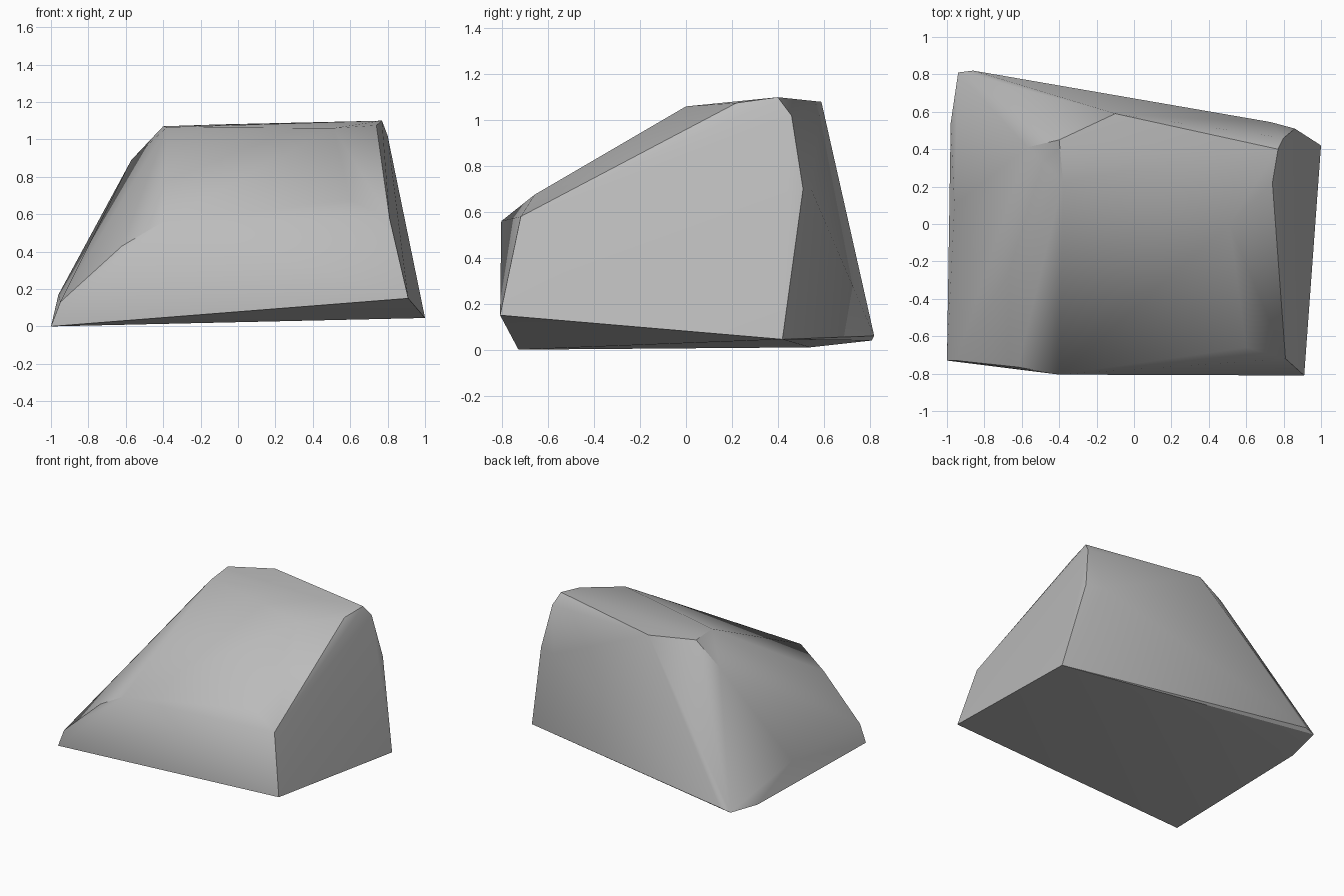
import bpy, bmesh, math

cube = bpy.data.objects.get("Cube")
if cube:
    bpy.data.objects.remove(cube, do_unlink=True)

# Corner points of the boulder, grouped by region
base = [(-1, -.73, 0), (.91, -.81, .15), (1, .42, .045),
        (-.86, .82, .06), (-.94, .81, .04), (-.98, .54, .01)]
front_ridge = [(-.95, -.73, .13), (-.62, -.765, .43), (-.4, -.805, .56),
               (.6, -.66, .675), (.81, -.72, .58)]
crown = [(-.38, .23, 1.065), (-.4, .45, 1.07), (-.1, .59, 1.08),
         (.77, .4, 1.1), (.74, .22, 1.075), (.51, 0, 1.06)]
back_and_sides = [(.8, .46, 1.02), (.86, .51, .7), (.73, .545, .7),
                  (-.57, .41, .89), (-.96, .1, .17)]

# Boulder as the convex hull of its corners
bm = bmesh.new()
for p in base + front_ridge + crown + back_and_sides:
    bm.verts.new(p)
hull = bmesh.ops.convex_hull(bm, input=bm.verts)
loose = [v for v in bm.verts if not v.link_faces]
bmesh.ops.delete(bm, geom=loose, context='VERTS')
bmesh.ops.recalc_face_normals(bm, faces=bm.faces)
mesh = bpy.data.meshes.new("boulder")
bm.to_mesh(mesh)
bm.free()
boulder = bpy.data.objects.new("boulder", mesh)
bpy.context.collection.objects.link(boulder)

# Stone colour
stone = bpy.data.materials.new("grey stone")
stone.use_nodes = True
stone.diffuse_color = (.5, .5, .5, 1)
bsdf = next(n for n in stone.node_tree.nodes if n.type == 'BSDF_PRINCIPLED')
bsdf.inputs["Base Color"].default_value = (.5, .5, .5, 1)
mesh.materials.append(stone)

# Soft facets with crisp main edges
bpy.ops.object.select_all(action='DESELECT')
boulder.select_set(True)
bpy.context.view_layer.objects.active = boulder
bpy.ops.object.shade_smooth_by_angle(angle=math.radians(30))
